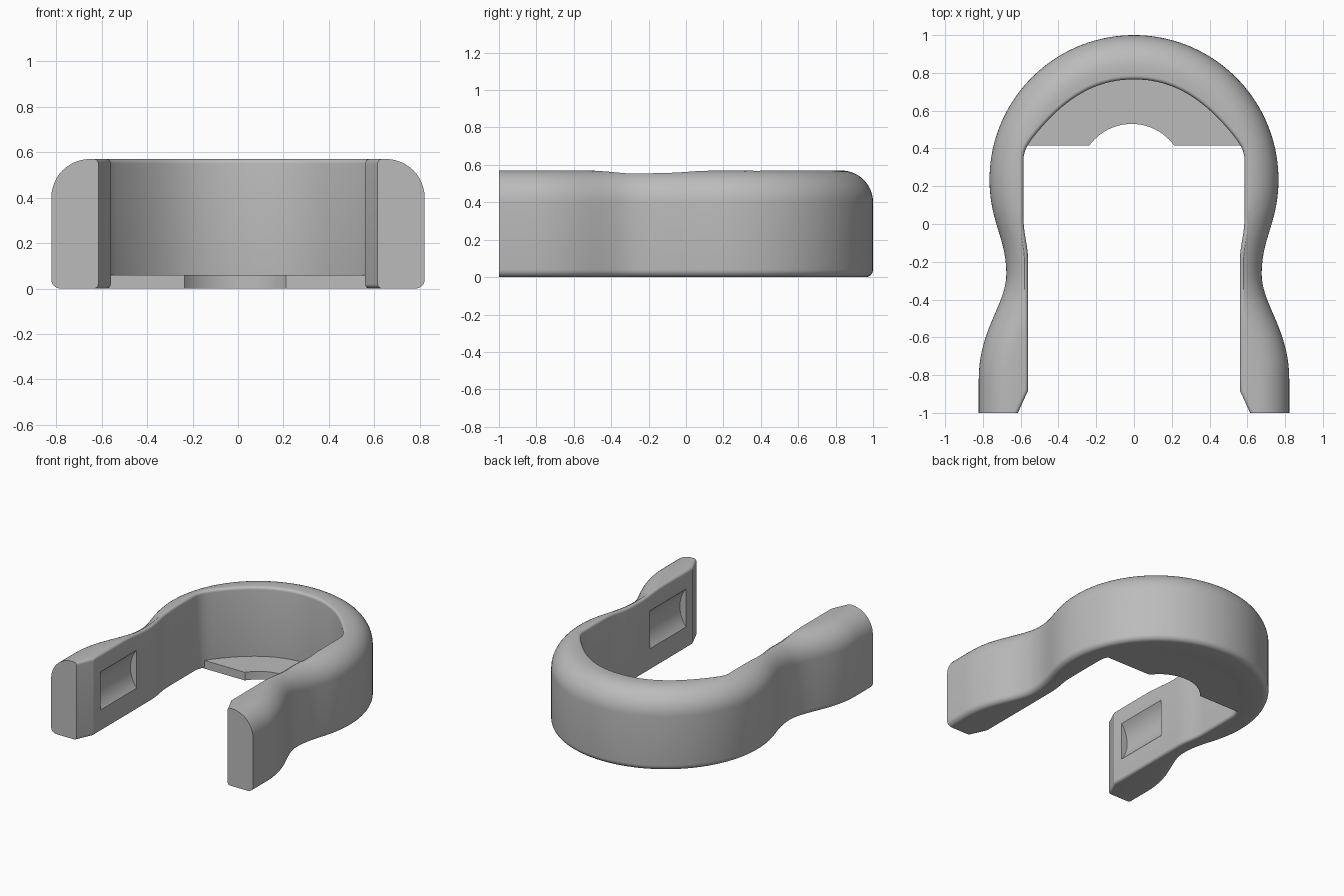
import bpy, bmesh, math
from math import sin, cos, pi
from mathutils import Vector, Matrix
from mathutils.geometry import interpolate_bezier

cube = bpy.data.objects.get("Cube")
if cube:
    bpy.data.objects.remove(cube, do_unlink=True)

grey = bpy.data.materials.new("plain grey")
grey.use_nodes = True
GREY = (0.5, 0.5, 0.5, 1)
grey.diffuse_color = GREY
grey.node_tree.nodes["Principled BSDF"].inputs["Base Color"].default_value = GREY

HEIGHT, ROUND, LIP, FOOT = 0.57, 0.17, 0.02, 0.04
CENTRE, RADIUS = Vector((0, 0.235)), 0.765


def bezier(a, b, c, d, n):
    pts = interpolate_bezier(*[Vector((*p, 0)) for p in (a, b, c, d)], n + 1)
    return [p.to_2d() for p in pts]


def add_object(name, bm):
    bmesh.ops.recalc_face_normals(bm, faces=bm.faces)
    mesh = bpy.data.meshes.new(name)
    bm.to_mesh(mesh)
    bm.free()
    mesh.materials.append(grey)
    obj = bpy.data.objects.new(name, mesh)
    bpy.context.collection.objects.link(obj)
    return obj


def activate(obj):
    bpy.ops.object.select_all(action='DESELECT')
    obj.select_set(True)
    bpy.context.view_layer.objects.active = obj


# Outer outline of one half: round back, waist, flared arm
outer = []
for i in range(41):
    a = math.radians(90 - 104 * i / 40)
    outer.append(CENTRE + RADIUS * Vector((cos(a), sin(a))))
end = outer[-1]
outer += bezier(end, end + 0.11 * Vector((-0.242, -0.97)), (0.676, -0.135), (0.676, -0.265), 14)[1:]
outer += bezier((0.676, -0.265), (0.676, -0.425), (0.822, -0.56), (0.822, -0.82), 20)[1:]
outer += [Vector((0.822, y)) for y in (-0.88, -1)]

# Inner outline of the same half
inner = bezier((0, 0.765), (0.23, 0.768), (0.385, 0.633), (0.5, 0.5), 24)
inner += bezier((0.5, 0.5), (0.55, 0.44), (0.585, 0.4), (0.585, 0.34), 10)[1:]
inner += bezier((0.585, 0.02), (0.583, -0.06), (0.56, -0.12), (0.56, -0.2), 10)
inner += [Vector((0.56, -0.88)), Vector((0.615, -1))]


def wall_thickness(p, n):
    """Distance from p along n to the inner outline."""
    best = 9
    for a, b in zip(inner, inner[1:]):
        d = b - a
        det = n.cross(d)
        if abs(det) < 1e-9:
            continue
        t = (a - p).cross(d) / det
        u = (a - p).cross(n) / det
        if t > 0 and -0.001 <= u <= 1.001:
            best = min(best, t)
    return best


def section(t):
    """Closed wall section as (depth, height) pairs."""
    pts = []
    for i in range(7):
        a = pi / 2 * i / 6
        pts.append((FOOT * (1 - sin(a)), FOOT * (1 - cos(a))))
    pts.reverse()
    pts = pts[::-1]
    reach = min(ROUND, t - LIP)
    sweep = math.acos(1 - reach / ROUND)
    for i in range(13):
        a = sweep * i / 12
        pts.append((ROUND * (1 - cos(a)), HEIGHT - ROUND + ROUND * sin(a)))
    top = pts[-1][1]
    for i in range(7):
        a = pi / 2 * i / 6
        pts.append((t - LIP + LIP * sin(a), top - LIP + LIP * cos(a)))
    for i in range(7):
        a = pi / 2 * i / 6
        pts.append((t - LIP + LIP * cos(a), LIP - LIP * sin(a)))
    return pts


# Clip body: sweep the section along half the outline, then mirror
bm = bmesh.new()
rings = []
for i, p in enumerate(outer):
    if i == 0:
        tangent = Vector((1, 0))
    elif i >= len(outer) - 3:
        tangent = Vector((0, -1))
    else:
        tangent = (outer[i + 1] - outer[i - 1]).normalized()
    n = Vector((tangent.y, -tangent.x))
    rings.append([bm.verts.new((*(p + n * d), z)) for d, z in section(wall_thickness(p, n))])
for r, s in zip(rings, rings[1:]):
    for j in range(len(r)):
        k = (j + 1) % len(r)
        bm.faces.new((r[j], r[k], s[k], s[j]))
bm.faces.new(rings[-1])
bmesh.ops.remove_doubles(bm, verts=bm.verts, dist=1e-5)
body = add_object("clip_body", bm)
mirror = body.modifiers.new("Mirror", 'MIRROR')
mirror.use_clip = True

# Scooped pockets in the inner faces of both arms
bm = bmesh.new()
for side in (-1, 1):
    place = Matrix.Translation((side * 0.389, -0.59, 0.3)) @ Matrix.Rotation(pi / 2, 4, 'X')
    bmesh.ops.create_cone(bm, cap_ends=True, segments=96, radius1=0.221, radius2=0.221,
                          depth=0.42, matrix=place)
cutter = add_object("pocket_cutter", bm)
cutter.hide_render = True
cut = body.modifiers.new("Pockets", 'BOOLEAN')
cut.operation = 'DIFFERENCE'
cut.solver = 'EXACT'
cut.object = cutter
activate(body)
for name in ("Mirror", "Pockets"):
    bpy.ops.object.modifier_apply(modifier=name)
bpy.data.objects.remove(cutter, do_unlink=True)
bpy.ops.object.shade_smooth_by_angle(angle=math.radians(20))

# Floor plate at the back, with a round notch in its front edge
FRONT, THICK = 0.415, 0.06
half = [p + (p - Vector((0, 0.2))).normalized() * 0.03 for p in inner if p.y > FRONT]
half.append(Vector((0.6, FRONT)))
outline = [Vector((-p.x, p.y)) for p in half[:0:-1]] + half
for i in range(25):
    a = math.radians(36 + 108 * i / 24)
    outline.append(Vector((0.277 * cos(a) - 0.012, 0.253 + 0.277 * sin(a))))
bm = bmesh.new()
base = bm.faces.new([bm.verts.new((p.x, p.y, 0)) for p in outline])
grown = bmesh.ops.extrude_face_region(bm, geom=[base], use_keep_orig=True)
top = [v for v in grown["geom"] if isinstance(v, bmesh.types.BMVert)]
bmesh.ops.translate(bm, verts=top, vec=(0, 0, THICK))
plate = add_object("floor_plate", bm)
activate(plate)
bpy.ops.object.shade_smooth_by_angle(angle=math.radians(20))
